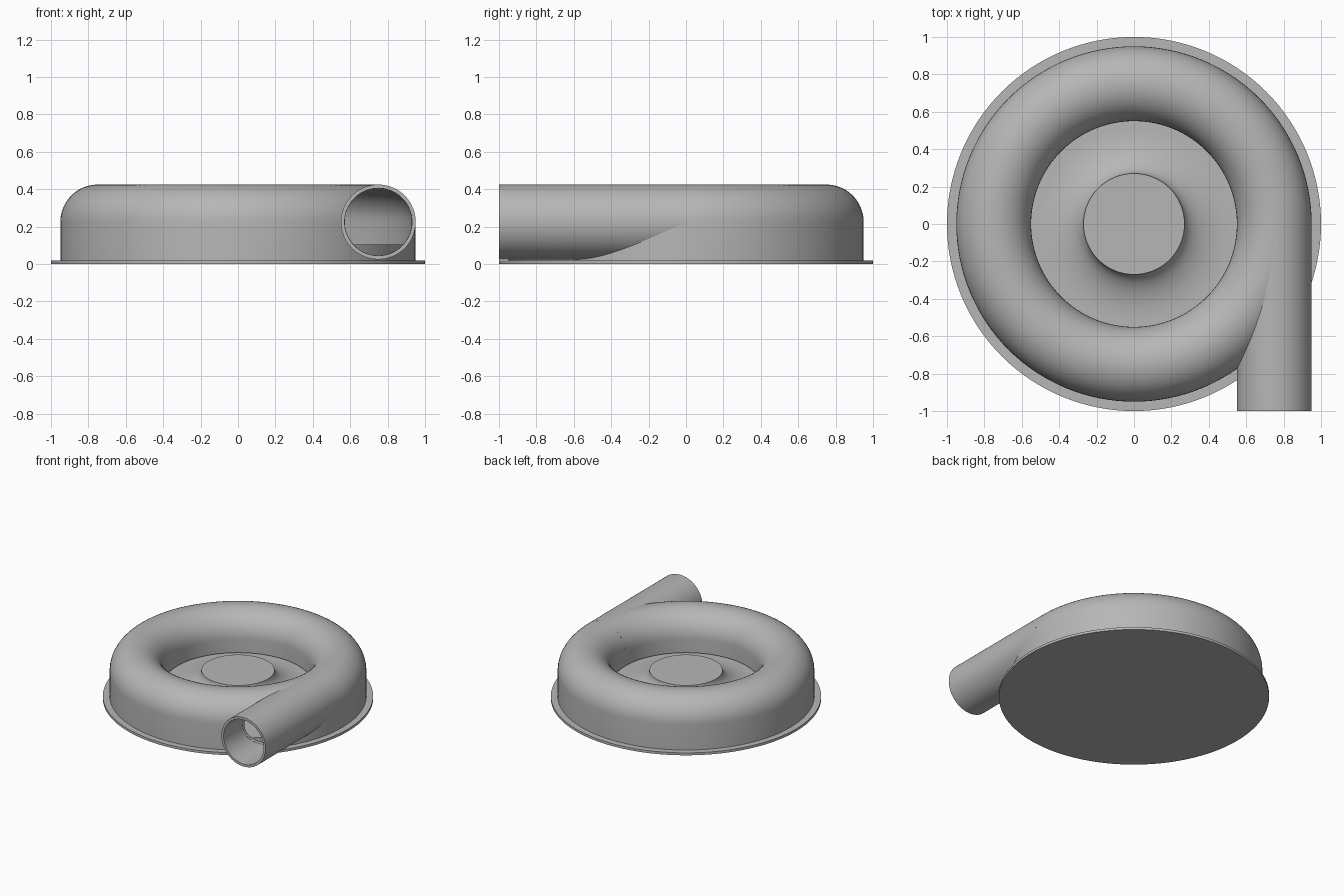
import bpy, bmesh, math
from mathutils import Matrix

cube = bpy.data.objects.get("Cube")
if cube:
    bpy.data.objects.remove(cube, do_unlink=True)

SEGMENTS = 128
TUBE_R, RING_R, TUBE_Z, WALL = 0.20, 0.75, 0.225, 0.02

grey = bpy.data.materials.new("cast_grey")
grey.use_nodes = True
colour = (0.47, 0.47, 0.47, 1)
grey.diffuse_color = colour
grey.node_tree.nodes["Principled BSDF"].inputs["Base Color"].default_value = colour


def revolve(name, profile, closed=False):
    """Spin an (r, z) profile around the z axis."""
    bm = bmesh.new()
    verts = [bm.verts.new((r, 0, z)) for r, z in profile]
    pairs = list(zip(verts, verts[1:]))
    if closed:
        pairs.append((verts[-1], verts[0]))
    edges = [bm.edges.new(p) for p in pairs]
    bmesh.ops.spin(bm, geom=verts + edges, cent=(0, 0, 0), axis=(0, 0, 1),
                   angle=math.tau, steps=SEGMENTS, use_duplicate=False)
    bmesh.ops.remove_doubles(bm, verts=bm.verts, dist=1e-5)
    bmesh.ops.recalc_face_normals(bm, faces=bm.faces)
    mesh = bpy.data.meshes.new(name)
    bm.to_mesh(mesh)
    bm.free()
    mesh.materials.append(grey)
    obj = bpy.data.objects.new(name, mesh)
    bpy.context.collection.objects.link(obj)
    return obj


def lay_along_y(obj):
    """Turn a z-axis part to run along y on the outlet centre line."""
    obj.data.transform(Matrix.Translation((RING_R, 0, TUBE_Z))
                       @ Matrix.Rotation(math.pi / 2, 4, 'X'))
    return obj


def arch(radius, n=24):
    """Half circle of the ring section, from outer side to inner side."""
    return [(RING_R + radius * math.cos(math.pi * i / n),
             TUBE_Z + radius * math.sin(math.pi * i / n)) for i in range(n + 1)]


def cut(obj, cutter):
    mod = obj.modifiers.new("opening", 'BOOLEAN')
    mod.operation = 'DIFFERENCE'
    mod.solver = 'EXACT'
    mod.object = cutter
    cutter.hide_render = True
    cutter.hide_set(True)


def smooth(obj):
    bpy.ops.object.select_all(action='DESELECT')
    obj.select_set(True)
    bpy.context.view_layer.objects.active = obj
    for mod in list(obj.modifiers):
        bpy.ops.object.modifier_apply(modifier=mod.name)
    bpy.ops.object.shade_smooth_by_angle(angle=math.radians(30))


# Base plate
plate = revolve("base_plate", [(0, 0), (1, 0), (1, 0.02), (0, 0.02)])

# Ring housing: arched wall, long on the outside and short at the inlet
outer, inner = TUBE_R, TUBE_R - WALL
lip = 0.115
housing = revolve("ring_housing",
                  [(RING_R + outer, 0.01)] + arch(outer) + [(RING_R - outer, lip),
                  (RING_R - inner, lip)] + arch(inner)[::-1]
                  + [(RING_R + inner, 0.01)], closed=True)

# Outlet pipe, open at the front
outlet = lay_along_y(revolve("outlet_pipe", [(outer, 0), (outer, 1), (inner, 1),
                                             (inner, 0)], closed=True))

# Openings where pipe and ring meet
bore = lay_along_y(revolve("pipe_bore_cutter",
                           [(0, 0.01), (inner - 0.001, 0.01), (inner - 0.001, 1.1), (0, 1.1)]))
cavity = revolve("ring_cavity_cutter",
                 [(RING_R + inner, -0.1)] + arch(inner) + [(RING_R - inner, -0.1)],
                 closed=True)
cut(housing, bore)
cut(outlet, cavity)

# Impeller: flat disc rising in a concave flare to a flat hub
flare = [(0.52 - 0.25 * math.sin(t), 0.23 - 0.125 * math.cos(t))
         for t in (math.pi / 2 * i / 16 for i in range(17))]
impeller = revolve("impeller_hub", [(0, 0.015), (0.925, 0.015), (0.925, 0.105)]
                   + flare + [(0, 0.23)])

for part in (plate, housing, outlet, impeller):
    smooth(part)
for helper in (bore, cavity):
    bpy.data.objects.remove(helper, do_unlink=True)
